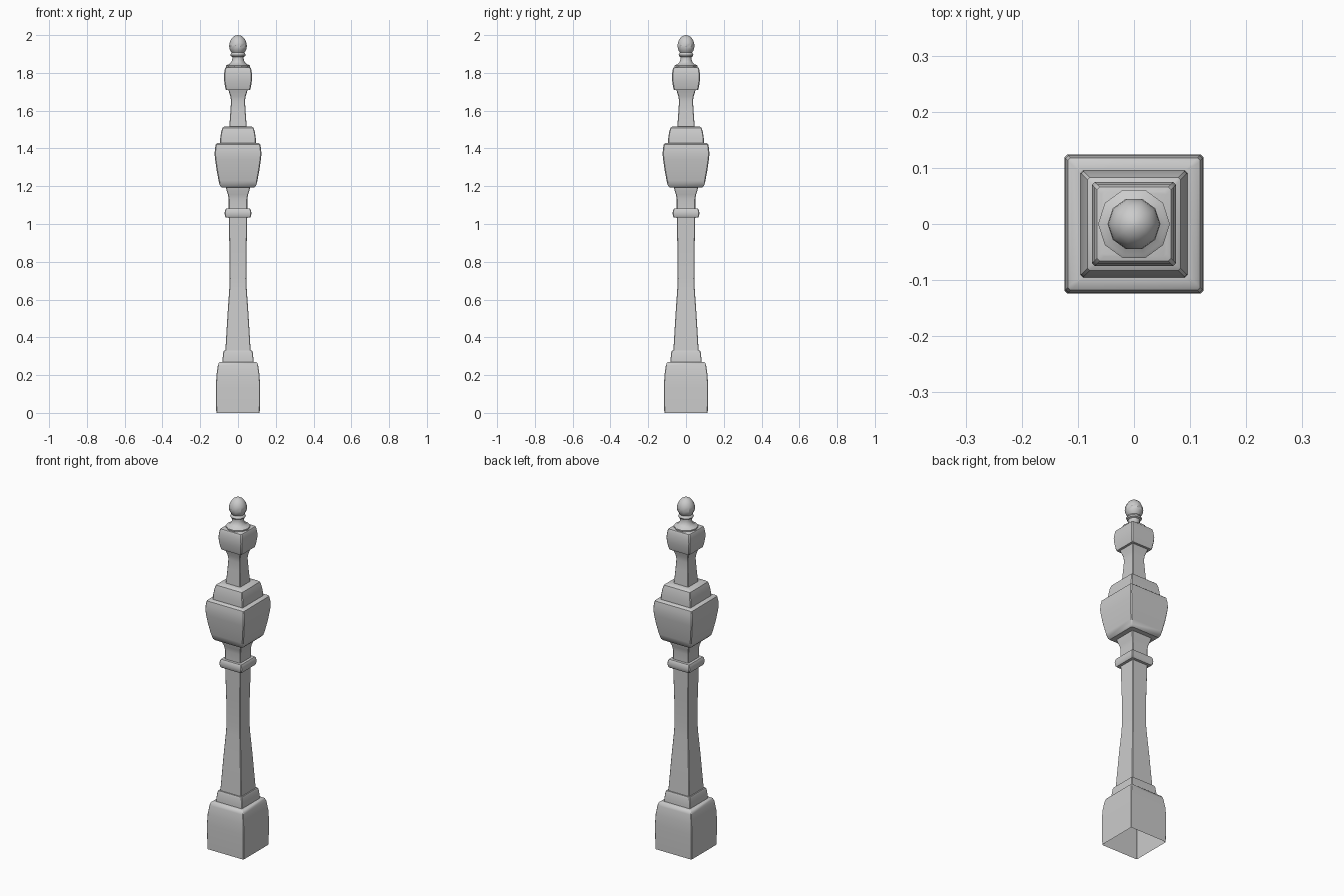
import bpy, bmesh, math


def loft(name, profile, section, cap_top=False):
    """Stack copies of a cross-section along (half width, height) pairs."""
    bm = bmesh.new()
    rings = [[bm.verts.new((x, y, z)) for x, y in section(r)] for r, z in profile]
    for a, b in zip(rings, rings[1:]):
        n = len(a)
        for i in range(n):
            j = (i + 1) % n
            bm.faces.new((a[i], a[j], b[j], b[i]))
    if cap_top:
        bm.faces.new(rings[-1])
    mesh = bpy.data.meshes.new(name)
    bm.to_mesh(mesh)
    bm.free()
    ob = bpy.data.objects.new(name, mesh)
    bpy.context.collection.objects.link(ob)
    bpy.ops.object.select_all(action='DESELECT')
    ob.select_set(True)
    bpy.context.view_layer.objects.active = ob
    bpy.ops.object.shade_smooth_by_angle(angle=math.radians(35))
    return ob


def square(chamfer):
    def section(r):
        c = r - chamfer
        return [(r, -c), (r, c), (c, r), (-c, r), (-r, c), (-r, -c), (-c, -r), (c, -r)]
    return section


def decagon(r):
    return [(r * math.cos(math.tau * i / 10), r * math.sin(math.tau * i / 10))
            for i in range(10)]


# Plinth, open underneath, with its smaller upper step
loft("plinth", [(.115, 0), (.117, .14), (.114, .20), (.107, .25), (.102, .265),
                (.096, .270), (.083, .270)], square(.003))
loft("plinth_step", [(.083, .270), (.082, .285), (.078, .32), (.074, .330),
                     (.067, .330)], square(.003))

# Tapered shaft
loft("shaft", [(.067, .330), (.061, .43), (.055, .53), (.046, .66), (.044, .71),
               (.045, .85), (.049, 1.034)], square(.003))

# Rounded square collar
loft("collar", [(.049, 1.034), (.064, 1.034), (.069, 1.042), (.071, 1.057),
                (.069, 1.072), (.064, 1.081), (.049, 1.081)], square(.004))

# Flared neck below the large block
loft("lower_neck", [(.049, 1.081), (.049, 1.13), (.053, 1.155), (.061, 1.178),
                    (.063, 1.192)], square(.003))

# Large swelling block and its upper step
loft("main_block", [(.063, 1.192), (.088, 1.194), (.096, 1.203), (.103, 1.23),
                    (.114, 1.29), (.121, 1.34), (.124, 1.37), (.122, 1.40),
                    (.118, 1.422), (.111, 1.428), (.095, 1.428)], square(.005))
loft("main_block_step", [(.095, 1.428), (.094, 1.455), (.089, 1.488), (.083, 1.508),
                         (.074, 1.515), (.044, 1.515)], square(.004))

# Slender upper neck
loft("upper_neck", [(.046, 1.515), (.040, 1.60), (.037, 1.65), (.040, 1.675),
                    (.048, 1.70), (.051, 1.710)], square(.003))

# Small cap block
loft("cap_block", [(.051, 1.710), (.064, 1.710), (.068, 1.723), (.073, 1.755),
                   (.075, 1.78), (.073, 1.80), (.070, 1.82), (.066, 1.828),
                   (.058, 1.831)], square(.005), cap_top=True)

# Round finial: flared foot, thin neck, bead, and egg-shaped bulb
bulb = [(.047 * math.cos(a), 1.942 + (.058 if a > 0 else .05) * math.sin(a))
        for a in (math.radians(d) for d in range(-45, 90, 15))]
loft("finial", [(.063, 1.829), (.064, 1.838), (.058, 1.842), (.045, 1.847),
                (.034, 1.860), (.030, 1.875), (.030, 1.884), (.038, 1.888),
                (.041, 1.895), (.038, 1.902)] + bulb + [(.003, 2.0)],
     decagon, cap_top=True)
